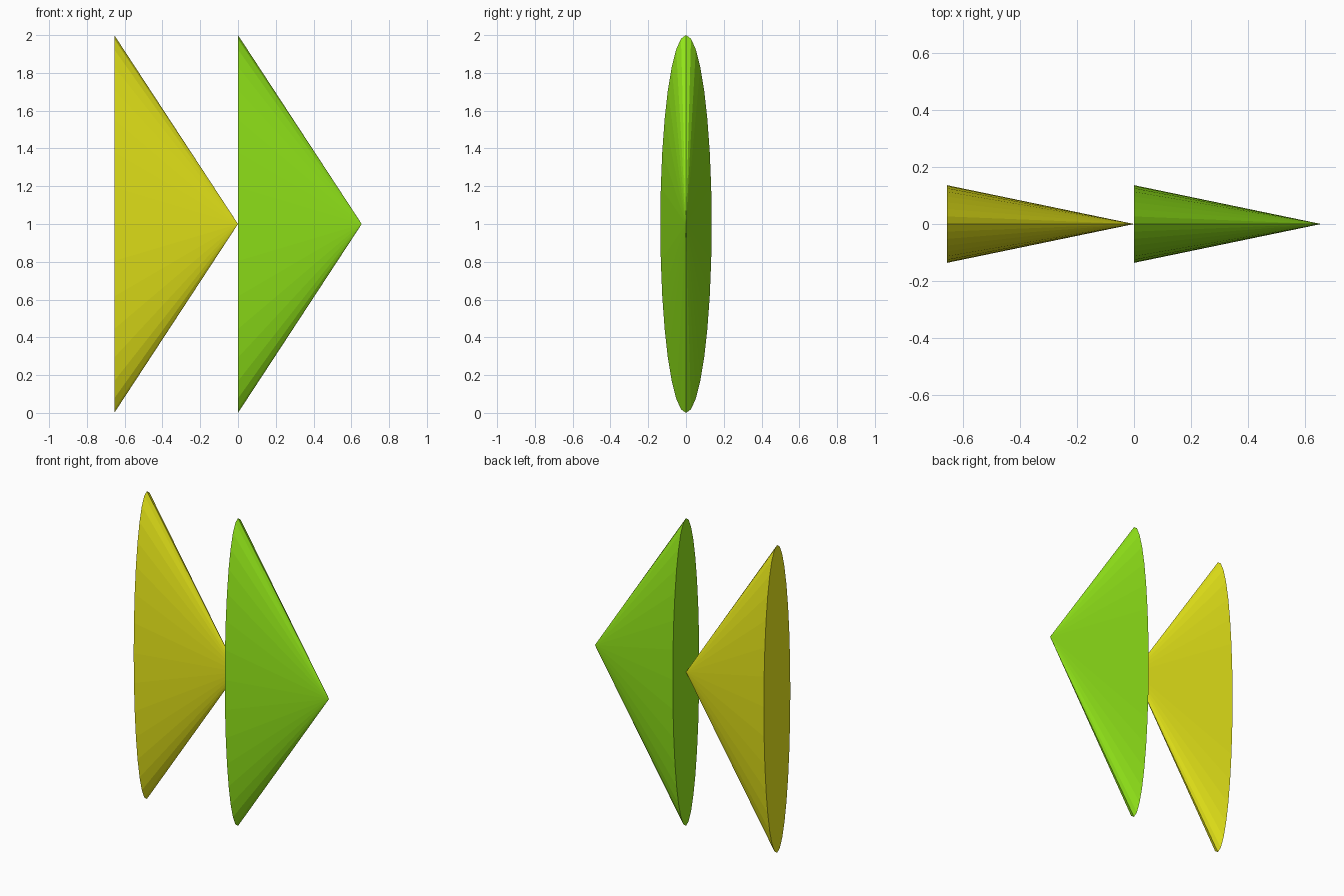
import bpy
from mathutils import Matrix

if "Cube" in bpy.data.objects:
    bpy.data.objects.remove(bpy.data.objects["Cube"])

LENGTH = 0.655      # base to tip, along +x
HALF_WIDTH = 0.136  # y radius of the oval base
HALF_HEIGHT = 1.0   # z radius of the oval base


def arrow_cone(name, base_x, color):
    # 32-sided flat-shaded cone pointing along +x, squashed in y
    bpy.ops.mesh.primitive_cone_add(vertices=32, radius1=1, radius2=0, depth=1)
    obj = bpy.context.object
    obj.name = name
    turn = Matrix.Rotation(1.5707963, 4, 'Y')
    scale = Matrix.Diagonal((LENGTH, HALF_WIDTH, HALF_HEIGHT, 1))
    obj.data.transform(scale @ turn)
    obj.location = (base_x + LENGTH / 2, 0, HALF_HEIGHT)
    mat = bpy.data.materials.new(name + "_paint")
    mat.diffuse_color = color
    mat.use_nodes = True
    mat.node_tree.nodes["Principled BSDF"].inputs["Base Color"].default_value = mat.diffuse_color
    obj.data.materials.append(mat)


# Left cone touches the base of the right cone with its tip
arrow_cone("rear_arrow", -LENGTH, (0.8, 0.8, 0.01, 1))
arrow_cone("front_arrow", 0.0, (0.29, 0.8, 0.01, 1))
